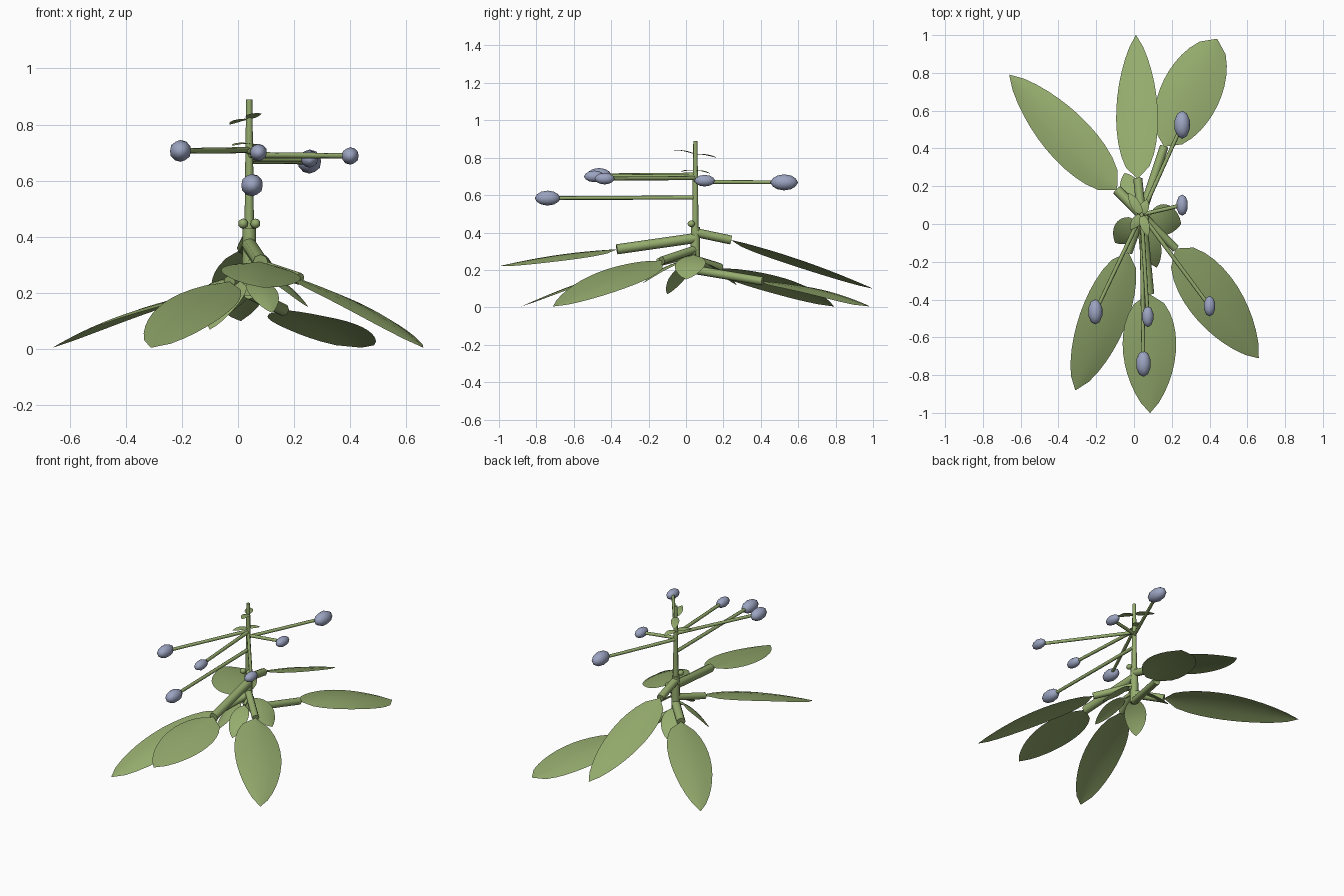
import bpy, bmesh, math
from mathutils import Vector, Matrix

if "Cube" in bpy.data.objects:
    bpy.data.objects.remove(bpy.data.objects["Cube"])


def material(name, rgb):
    m = bpy.data.materials.new(name)
    m.diffuse_color = (*rgb, 1)
    m.use_nodes = True
    m.node_tree.nodes["Principled BSDF"].inputs["Base Color"].default_value = m.diffuse_color
    return m


GREEN = material("leaf_green", (0.30, 0.41, 0.155))
BERRY = material("berry_blue", (0.33, 0.37, 0.53))


def finish(name, bm, mat, smooth=True):
    me = bpy.data.meshes.new(name)
    bm.to_mesh(me)
    bm.free()
    me.materials.append(mat)
    for p in me.polygons:
        p.use_smooth = smooth and len(p.vertices) < 5   # end caps stay flat
    ob = bpy.data.objects.new(name, me)
    bpy.context.collection.objects.link(ob)
    return ob


def rod(name, a, b, r1, r2, sides=8):
    """Tapered cylinder between two points."""
    a, b = Vector(a), Vector(b)
    d = b - a
    mat = Matrix.Translation((a + b) / 2) @ d.to_track_quat('Z', 'Y').to_matrix().to_4x4()
    bm = bmesh.new()
    bmesh.ops.create_cone(bm, cap_ends=True, segments=sides, radius1=r1, radius2=r2,
                          depth=d.length, matrix=mat)
    return finish(name, bm, GREEN)


def leaf(name, base, tip, width, roll=0.0, arch=0.025, tip_pow=0.8, fold=0.12, rows=12):
    """Pointed blade, arched along its length and drooping at the edges."""
    base, tip = Vector(base), Vector(tip)
    d = tip - base
    side = d.cross(Vector((0, 0, 1))).normalized()
    side = Matrix.Rotation(roll, 3, d.normalized()) @ side
    up = side.cross(d).normalized()
    base_pow = 0.58
    peak_t = base_pow / (base_pow + tip_pow)
    peak = peak_t ** base_pow * (1 - peak_t) ** tip_pow
    bm = bmesh.new()
    grid = []
    for i in range(rows + 1):
        t = i / rows
        w = max(width / 2 * t ** base_pow * (1 - t) ** tip_pow / peak, 0.001)
        c = base + d * t + up * arch * math.sin(math.pi * t)
        grid.append([bm.verts.new(c + side * w * s - up * fold * w * s * s)
                     for s in (-1, -0.5, 0, 0.5, 1)])
    for r0, r1 in zip(grid, grid[1:]):
        for j in range(4):
            bm.faces.new((r0[j], r0[j + 1], r1[j + 1], r1[j]))
    bmesh.ops.recalc_face_normals(bm, faces=bm.faces)
    bm.normal_update()
    if sum(f.normal.z for f in bm.faces) < 0:
        bmesh.ops.reverse_faces(bm, faces=bm.faces)
    return finish(name, bm, GREEN)


def ball(name, loc, r, length, mat):
    """Ellipsoid stretched along y."""
    bm = bmesh.new()
    m = Matrix.Translation(loc) @ Matrix.Diagonal((r, length, r, 1))
    bmesh.ops.create_icosphere(bm, subdivisions=2, radius=1, matrix=m)
    return finish(name, bm, mat)


SX, SY = 0.04, 0.05

# Main stem, thicker toward the base
rod("stem_lower", (SX, SY, 0.19), (SX, SY, 0.43), 0.026, 0.024)
rod("stem_middle", (SX, SY, 0.42), (SX, SY, 0.68), 0.017, 0.014)
rod("stem_upper", (SX, SY, 0.67), (SX, SY, 0.89), 0.014, 0.011)

# Large leaves: stalk height, stalk radius, leaf base, tip, width, roll, arch, tip power
large = [
    ("back_left", 0.25, 0.027, (-0.09, 0.18, 0.21), (-0.66, 0.79, 0.005), 0.26, -0.18, 0.025, 0.8),
    ("back", 0.40, 0.024, (0.02, 0.24, 0.36), (0.01, 1.00, 0.10), 0.225, -0.18, 0.012, 0.8),
    ("back_right", 0.20, 0.023, (0.16, 0.41, 0.14), (0.44, 0.98, 0.005), 0.315, 0.0, 0.025, 0.6),
    ("front_right", 0.31, 0.022, (0.22, -0.13, 0.25), (0.66, -0.71, 0.005), 0.29, -0.25, 0.025, 0.8),
    ("front", 0.37, 0.027, (0.08, -0.37, 0.31), (0.085, -1.00, 0.22), 0.285, -0.10, 0.012, 0.8),
    ("front_left", 0.29, 0.022, (-0.03, -0.15, 0.24), (-0.31, -0.88, 0.005), 0.25, -0.12, 0.025, 0.7),
]
for name, z, r, base, tip, w, roll, arch, tp in large:
    rod(name + "_stalk", (SX, SY, z), base, r, r)
    leaf(name + "_leaf", base, tip, w, roll, arch, tp)

# Small leaves around the foot
small = [
    ((0.08, 0.04, 0.28), (0.25, 0.00, 0.15), 0.165),
    ((0.01, 0.02, 0.24), (-0.10, -0.10, 0.07), 0.135),
    ((0.06, -0.02, 0.25), (0.12, -0.23, 0.13), 0.11),
    ((0.02, 0.09, 0.24), (-0.05, 0.27, 0.12), 0.12),
]
for i, (base, tip, w) in enumerate(small):
    rod(f"small_leaf_stalk_{i}", (SX, SY, base[2] + 0.02), base, 0.012, 0.010, 6)
    leaf(f"small_leaf_{i}", base, tip, w, arch=0.015)

# Berries on long thin stalks: centre, radius, half length
berries = [
    ((-0.205, -0.465, 0.706), 0.039, 0.067),
    ((0.255, 0.525, 0.668), 0.043, 0.074),
    ((0.255, 0.10, 0.677), 0.031, 0.056),
    ((0.40, -0.435, 0.688), 0.031, 0.054),
    ((0.073, -0.49, 0.70), 0.031, 0.056),
    ((0.05, -0.74, 0.584), 0.040, 0.069),
]
for i, (c, r, l) in enumerate(berries):
    rod(f"berry_stalk_{i}", (SX, SY, c[2] + 0.003), c, 0.011, 0.010)
    ball(f"berry_{i}", c, r, l, BERRY)

# Two tiny buds at the stem node
for s in (-1, 1):
    ball(f"bud_{'left' if s < 0 else 'right'}", (SX + s * 0.022, SY - 0.022, 0.447), 0.018, 0.02, GREEN)

# Bracts near the top
bracts = [
    (0.82, (0.075, -0.065, 0.84)), (0.82, (-0.03, 0.165, 0.80)),
    (0.73, (-0.02, -0.03, 0.725)), (0.73, (0.07, 0.13, 0.715)),
]
for i, (z, tip) in enumerate(bracts):
    leaf(f"bract_{i}", (SX, SY, z), tip, 0.05, arch=0.008, rows=8)
